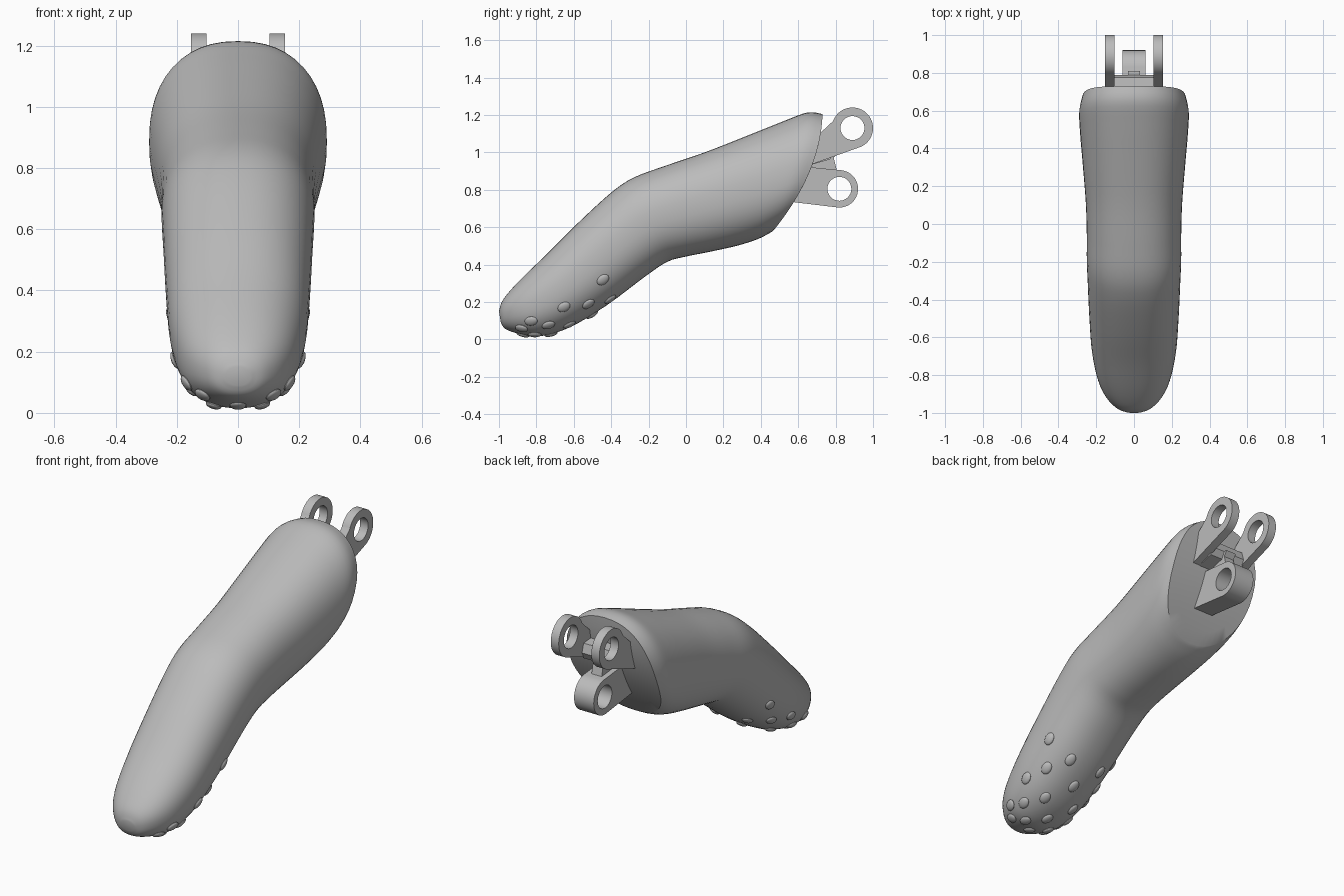
import bpy, bmesh
from math import sin, cos, pi, radians
from mathutils import Vector, Matrix

cube = bpy.data.objects.get("Cube")
if cube:
    bpy.data.objects.remove(cube, do_unlink=True)

# One grey material for everything
grey = bpy.data.materials.new("plain grey")
grey.use_nodes = True
colour = (0.5, 0.5, 0.5, 1)
grey.diffuse_color = colour
grey.node_tree.nodes["Principled BSDF"].inputs["Base Color"].default_value = colour

# Stations along the finger: top y, top z, bottom y, bottom z, half width, bulge
STATIONS = [Vector(s) for s in (
    (-1, .15, -.99, .09, .04, 0), (-.985, .2, -.965, .055, .09, 0),
    (-.945, .255, -.89, .03, .145, 0), (-.87, .335, -.78, .017, .19, 0),
    (-.74, .46, -.62, .065, .222, 0), (-.58, .62, -.42, .185, .236, 0),
    (-.4, .785, -.22, .335, .245, 0), (-.28, .865, -.1, .415, .25, 0),
    (-.12, .925, 0, .443, .25, 0), (.1, 1, .12, .467, .255, 0),
    (.33, 1.09, .27, .5, .27, 0), (.53, 1.17, .38, .535, .285, .02),
    (.65, 1.213, .45, .57, .29, .04), (.73, 1.205, .47, .585, .275, .06))]
LAST = len(STATIONS) - 1
SIDES = 48
STEPS = 4


def station(u):
    """Smoothly interpolated station."""
    i = min(int(u), LAST - 1)
    t = u - i
    a, b, c, d = (STATIONS[max(0, min(LAST, i + k))] for k in (-1, 0, 1, 2))
    return b + 0.5 * t * (c - a + t * (2 * a - 5 * b + 4 * c - d + t * (3 * (b - c) + d - a)))


def power(v):
    return abs(v) ** 0.88 * (1 if v > 0 else -1)


def skin(u, angle, scale=1.0):
    """Point on the finger skin; angle zero is the top of the ring."""
    ty, tz, by, bz, width, bulge = station(u)
    h = 0.5 + 0.5 * scale * power(cos(angle))
    y = by + (ty - by) * h + 4 * bulge * h * (1 - h)
    return Vector((width * scale * power(sin(angle)), y, bz + (tz - bz) * h))


def finish(obj, angle=35):
    bpy.ops.object.select_all(action='DESELECT')
    obj.select_set(True)
    bpy.context.view_layer.objects.active = obj
    bpy.ops.object.shade_smooth_by_angle(angle=radians(angle))


def mesh_object(name, bm):
    bmesh.ops.recalc_face_normals(bm, faces=bm.faces)
    mesh = bpy.data.meshes.new(name)
    bm.to_mesh(mesh)
    bm.free()
    mesh.materials.append(grey)
    obj = bpy.data.objects.new(name, mesh)
    bpy.context.collection.objects.link(obj)
    finish(obj)


# Finger body: lofted rings, then shrinking rings for the curved back face
bm = bmesh.new()
layout = [(i / STEPS, 1) for i in range(LAST * STEPS + 1)]
layout += [(LAST, s) for s in (0.8, 0.6, 0.4, 0.2)]
rings = [[bm.verts.new(skin(u, 2 * pi * k / SIDES, s)) for k in range(SIDES)]
         for u, s in layout]
for r, q in zip(rings, rings[1:]):
    for k in range(SIDES):
        n = (k + 1) % SIDES
        bm.faces.new((r[k], r[n], q[n], q[k]))
for ring in (rings[0], rings[-1]):
    bm.faces.new(ring)
mesh_object("finger_body", bm)

# Grip bumps: flat lenses in staggered rows under the fingertip
bm = bmesh.new()
for row, u in enumerate((2.2, 2.8, 3.4, 4, 4.6, 5.1)):
    for degrees in ((-46, 0, 46) if row % 2 == 0 else (-66, -23, 23, 66)):
        a = pi + radians(degrees)
        e = 0.02
        along = (skin(u + e, a) - skin(u - e, a)).normalized()
        around = skin(u, a + e) - skin(u, a - e)
        normal = along.cross(around).normalized()
        side = normal.cross(along)
        turn = Matrix((along, side, normal)).transposed().to_4x4()
        place = Matrix.Translation(skin(u, a)) @ turn
        bmesh.ops.create_uvsphere(bm, u_segments=16, v_segments=10, radius=1,
                                  matrix=place @ Matrix.Diagonal((.036, .027, .013, 1)))
mesh_object("grip_bumps", bm)


def side_plate(name, x, half, outline, hole=None):
    """Side profile (y, z), thickened across x, with an optional pin hole."""
    curve = bpy.data.curves.new(name, 'CURVE')
    curve.dimensions = '2D'
    curve.fill_mode = 'BOTH'
    curve.extrude = half
    for loop in filter(None, (outline, hole)):
        spline = curve.splines.new('POLY')
        spline.points.add(len(loop) - 1)
        for point, (y, z) in zip(spline.points, loop):
            point.co = (y, z, 0, 1)
        spline.use_cyclic_u = True
    curve.materials.append(grey)
    obj = bpy.data.objects.new(name, curve)
    bpy.context.collection.objects.link(obj)
    obj.matrix_world = Matrix(((0, 0, 1, x), (1, 0, 0, 0), (0, 1, 0, 0), (0, 0, 0, 1)))
    bpy.ops.object.select_all(action='DESELECT')
    obj.select_set(True)
    bpy.context.view_layer.objects.active = obj
    bpy.ops.object.convert(target='MESH')
    bm = bmesh.new()
    bm.from_mesh(obj.data)
    bmesh.ops.remove_doubles(bm, verts=bm.verts, dist=1e-5)
    bmesh.ops.recalc_face_normals(bm, faces=bm.faces)
    bm.to_mesh(obj.data)
    bm.free()
    finish(obj)


def arc(y, z, radius, start, end, count=32):
    angles = [radians(start + (end - start) * i / count) for i in range(count + 1)]
    return [(y + radius * cos(a), z + radius * sin(a)) for a in angles]


def lug(name, x, half, y, z, radius, start, end, base):
    hole = arc(y, z, 0.064, 0, 360)[:-1]
    side_plate(name, x, half, arc(y, z, radius, start, end) + base, hole)


# Hinge lugs: an upper fork and a single lower knuckle
for name, x in (("left", 0.128), ("right", -0.128)):
    lug(name + "_fork_lug", x, 0.025, .89, 1.13, .11, -65, 160, [(.66, 1.05), (.6, .91)])
lug("lower_lug", 0, 0.062, .82, .805, .1, -100, 85, [(.62, .925), (.54, .738)])

# Web joining the fork and a gusset down to the lower lug
side_plate("fork_web", 0, 0.11, [(.62, .92), (.77, .962), (.79, 1.0), (.775, 1.05), (.66, 1.06)])
side_plate("gusset", 0, 0.032, [(.66, .89), (.81, .89), (.79, .97), (.81, 1.0), (.7, 1.0)])
